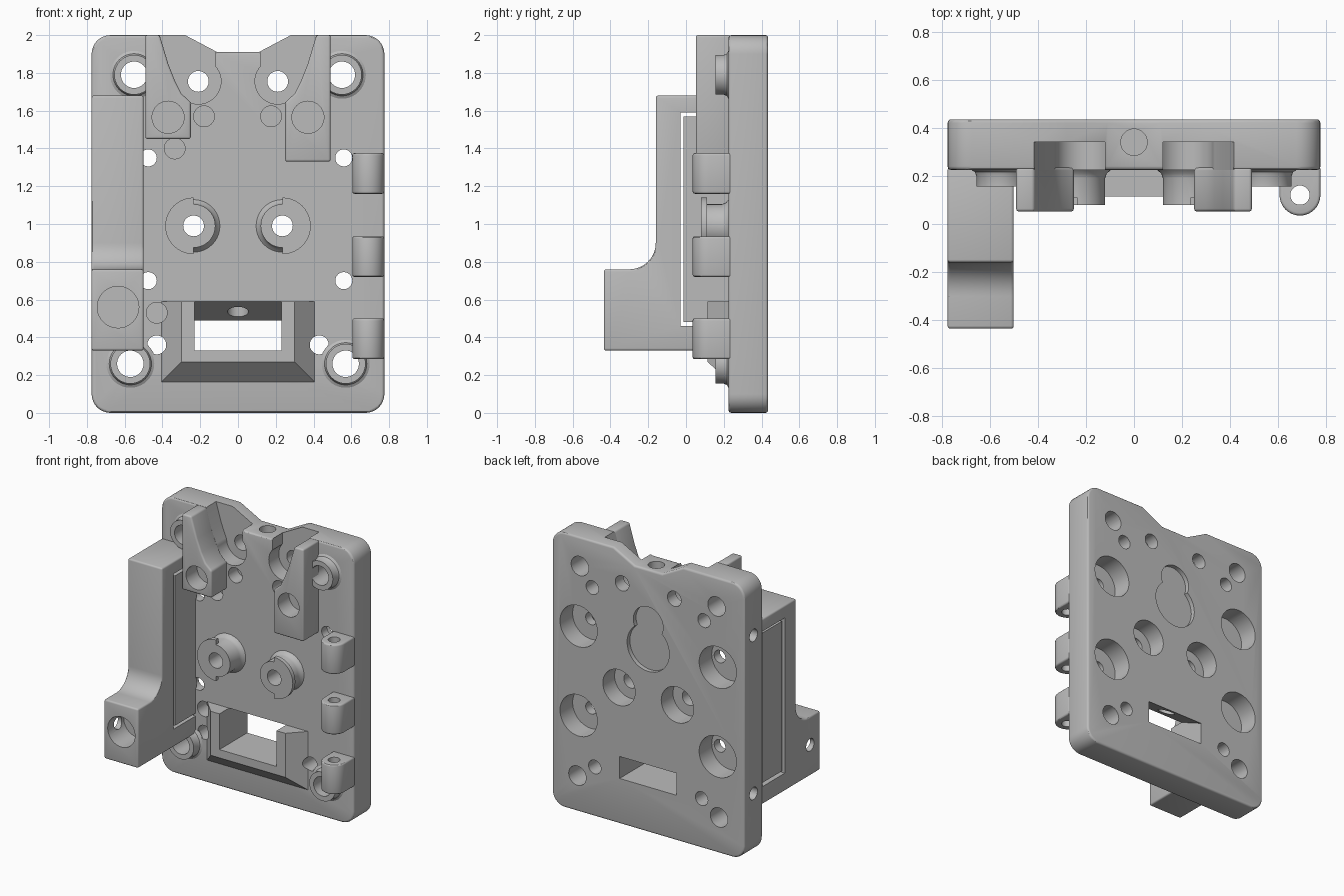
import bpy, bmesh
from math import sin, cos, pi, radians
from mathutils import Vector

cube = bpy.data.objects.get("Cube")
if cube:
    bpy.data.objects.remove(cube)

grey = bpy.data.materials.new("plain_grey")
grey.use_nodes = True
COLOUR = (0.5, 0.5, 0.5, 1)
grey.diffuse_color = COLOUR
grey.node_tree.nodes["Principled BSDF"].inputs["Base Color"].default_value = COLOUR

FRONT, BACK = 0.225, 0.435      # plate faces along y
SIDES = (-1, 1)


def place(u, v, w, axis):
    return {"x": (w, u, v), "y": (u, w, v), "z": (u, v, w)}[axis]


def finish(name, bm):
    bmesh.ops.recalc_face_normals(bm, faces=bm.faces)
    mesh = bpy.data.meshes.new(name)
    bm.to_mesh(mesh)
    bm.free()
    mesh.materials.append(grey)
    ob = bpy.data.objects.new(name, mesh)
    bpy.context.collection.objects.link(ob)
    return ob


def prism(name, pts, axis, a, b):
    """Extrude a 2D outline along an axis from a to b."""
    bm = bmesh.new()
    face = bm.faces.new([bm.verts.new(place(u, v, a, axis)) for u, v in pts])
    new = bmesh.ops.extrude_face_region(bm, geom=[face])["geom"]
    move = Vector(place(0, 0, b - a, axis))
    bmesh.ops.translate(bm, vec=move, verts=[g for g in new if isinstance(g, bmesh.types.BMVert)])
    return finish(name, bm)


def arc(u, v, r, start, end, n):
    return [(u + r * cos(radians(start + (end - start) * i / n)),
             v + r * sin(radians(start + (end - start) * i / n))) for i in range(n + 1)]


def disc(name, u, v, r, a, b, axis="y"):
    return prism(name, arc(u, v, r, 0, 360, 40)[:-1], axis, a, b)


def box(name, x0, x1, y0, y1, z0, z1):
    return prism(name, [(x0, z0), (x1, z0), (x1, z1), (x0, z1)], "y", y0, y1)


def lathe(name, x, z, rings):
    """Stack of (radius, y) rings around a y axis, capped at both ends."""
    bm = bmesh.new()
    loops = [[bm.verts.new((u, y, v)) for u, v in arc(x, z, r, 0, 360, 40)[:-1]] for r, y in rings]
    for a, b in zip(loops, loops[1:]):
        for i in range(len(a)):
            j = (i + 1) % len(a)
            bm.faces.new((a[i], a[j], b[j], b[i]))
    bm.faces.new(loops[0])
    bm.faces.new(loops[-1])
    return finish(name, bm)


def apply(ob, mod):
    bpy.context.view_layer.objects.active = ob
    bpy.ops.object.modifier_apply(modifier=mod.name)


def bevel(ob, width):
    mod = ob.modifiers.new("bevel", "BEVEL")
    mod.width, mod.segments = width, 3
    mod.limit_method, mod.angle_limit = "ANGLE", radians(40)
    apply(ob, mod)


def boolean(ob, tools, operation="DIFFERENCE"):
    for tool in tools:
        mod = ob.modifiers.new("cut", "BOOLEAN")
        mod.operation, mod.solver, mod.object = operation, "EXACT", tool
        apply(ob, mod)
        bpy.data.objects.remove(tool)


def hole(x, z, r, a=-0.5, b=0.5):
    return disc("cutter", x, z, r, a, b)


def window():
    side = [(0, .33), (.5, .33), (.5, .49), (BACK, .49), (FRONT, .59), (.2, .7), (0, .7)]
    return prism("cutter", side, "x", -.23, .23)


# Base plate with rounded corners and a shallow notch in the top edge
W, R = 0.775, 0.1
outline = (arc(W - R, R, R, -90, 0, 8) + arc(W - R, 2 - R, R, 0, 90, 8)
           + [(.28, 2), (.11, 1.91), (-.11, 1.91), (-.28, 2)]
           + arc(R - W, 2 - R, R, 90, 180, 8) + arc(R - W, R, R, 180, 270, 8))
plate = prism("base_plate", outline, "y", FRONT, BACK)
bevel(plate, 0.015)

cuts = [window(), disc("cutter", 0, .34, .055, .4, 2.1, "z")]
slope = [(.415, 2), (.37, 1.85), (.335, 1.76), (.30, 1.69), (.25, 1.645)]
for s in SIDES:
    # recessed channels beside the centre of the top edge
    groove = [(.415, 2.05)] + slope + [(.21, 1.64), (.12, 1.75), (.12, 2.05)]
    cuts.append(prism("cutter", [(s * x, z) for x, z in groove], "y", .1, .34))
    cuts.append(hole(s * .21, 1.755, .12, .1, .34))
    # screw holes through the plate
    for x, z, r in ((.55, 1.79, .07), (.57, .26, .07), (.21, 1.755, .055),
                    (.235, .99, .055), (.43, .36, .05)):
        cuts.append(hole(s * x, z, r))
    # counterbores and blind holes in the back
    for x, z, r, y in ((.56, 1.35, .15, .29), (.56, .7, .15, .29),
                       (.235, .99, .13, .3), (.45, 1.66, .05, .29)):
        cuts.append(hole(s * x, z, r, y, .5))
    for z in (1.35, .7):
        cuts.append(hole(.56 if s > 0 else -.475, z, .045))
# blind holes in the front
for x, z in ((-.18, 1.57), (.175, 1.57), (-.335, 1.4), (-.43, .53)):
    cuts.append(hole(x, z, .055, 0, .33))
# holes in the side edge
for z in (1.6, .45):
    cuts.append(disc("cutter", .33, z, .045, -.9, -.66, "x"))
# keyhole recess in the back
cuts += [hole(0, 1.34, .17, .403, .5), hole(0, 1.52, .12, .403, .5)]
boolean(plate, cuts)

# Tapered chute around the window, open at the top
bm = bmesh.new()
for x, y, z in ((.41, .23, .16), (.41, .23, .59), (.30, .115, .27), (.30, .115, .59)):
    for s in SIDES:
        bm.verts.new((s * x, y, z))
bmesh.ops.convex_hull(bm, input=bm.verts)
chute = finish("window_chute", bm)
boolean(chute, [window()] + [hole(s * .43, .36, .05) for s in SIDES] + [hole(-.43, .53, .055)])

for s, side in zip(SIDES, ("right", "left")):
    # Upper clamp blocks with a sloped inner edge and a socket
    low = 1.33 if s > 0 else 1.45
    shape = [(.25, low), (.49, low), (.49, 2)] + slope
    clamp = prism(side + "_clamp", [(s * x, z) for x, z in shape], "y", .052, .235)
    bevel(clamp, 0.012)
    boolean(clamp, [hole(s * .37, 1.565, .085, 0, .18)])

    # Middle bosses: round neck plus a wider outer half lip
    boss = lathe(side + "_middle_boss", s * .235, .99,
                 [(.115, .08), (.115, .19), (.122, .21), (.145, .23)])
    half = arc(s * .235, .99, .15, -90, 90 if s > 0 else -270, 20)
    lip = prism("lip", half, "y", .08, .11)
    boolean(boss, [lip], "UNION")
    boolean(boss, [hole(s * .235, .99, .055)])

    # Corner bosses
    for label, x, z in (("upper", .55, 1.79), ("lower", .57, .26)):
        corner = lathe(f"{side}_{label}_corner_boss", s * x, z,
                       [(.105, .155), (.105, .2), (.112, .216), (.135, .23)])
        boolean(corner, [hole(s * x, z, .07)])

# Hinge knuckles along one edge
for i, z in enumerate((.285, .72, 1.16)):
    shape = [(.775, .24)] + arc(.69, .12, .085, 0, -180, 16) + [(.605, .195)] \
        + arc(.565, .19, .04, 0, 90, 5) + [(.53, .24)]
    knuckle = prism(f"hinge_knuckle_{i + 1}", shape[:-7] + [(.605, .24)], "z", z, z + .215)
    bevel(knuckle, 0.012)
    boolean(knuckle, [disc("cutter", .69, .12, .04, 0, 2, "z")])

# Side arm with a forward foot and a thin slit around its core
shape = [(.235, .33), (-.435, .33), (-.435, .76)] + arc(-.30, .90, .14, -90, 0, 10) \
    + [(-.16, 1.68), (.235, 1.68)]
arm = prism("side_arm", shape, "x", -W, -.5)
bevel(arm, 0.012)
boolean(arm, [box("cutter", -1, 0, -.03, FRONT, .46, 1.59),
              hole(-.635, .56, .11, -.5, -.25),
              disc("cutter", -.32, .555, .045, -1, -.6, "x")])
box("arm_core", -.765, -.5, -.012, .235, .48, 1.57)

# Smooth round surfaces, keep hard edges
for ob in bpy.context.collection.objects:
    if ob.type == "MESH" and grey.name in ob.data.materials:
        bpy.ops.object.select_all(action="DESELECT")
        ob.select_set(True)
        bpy.context.view_layer.objects.active = ob
        bpy.ops.object.shade_smooth_by_angle(angle=radians(30))
